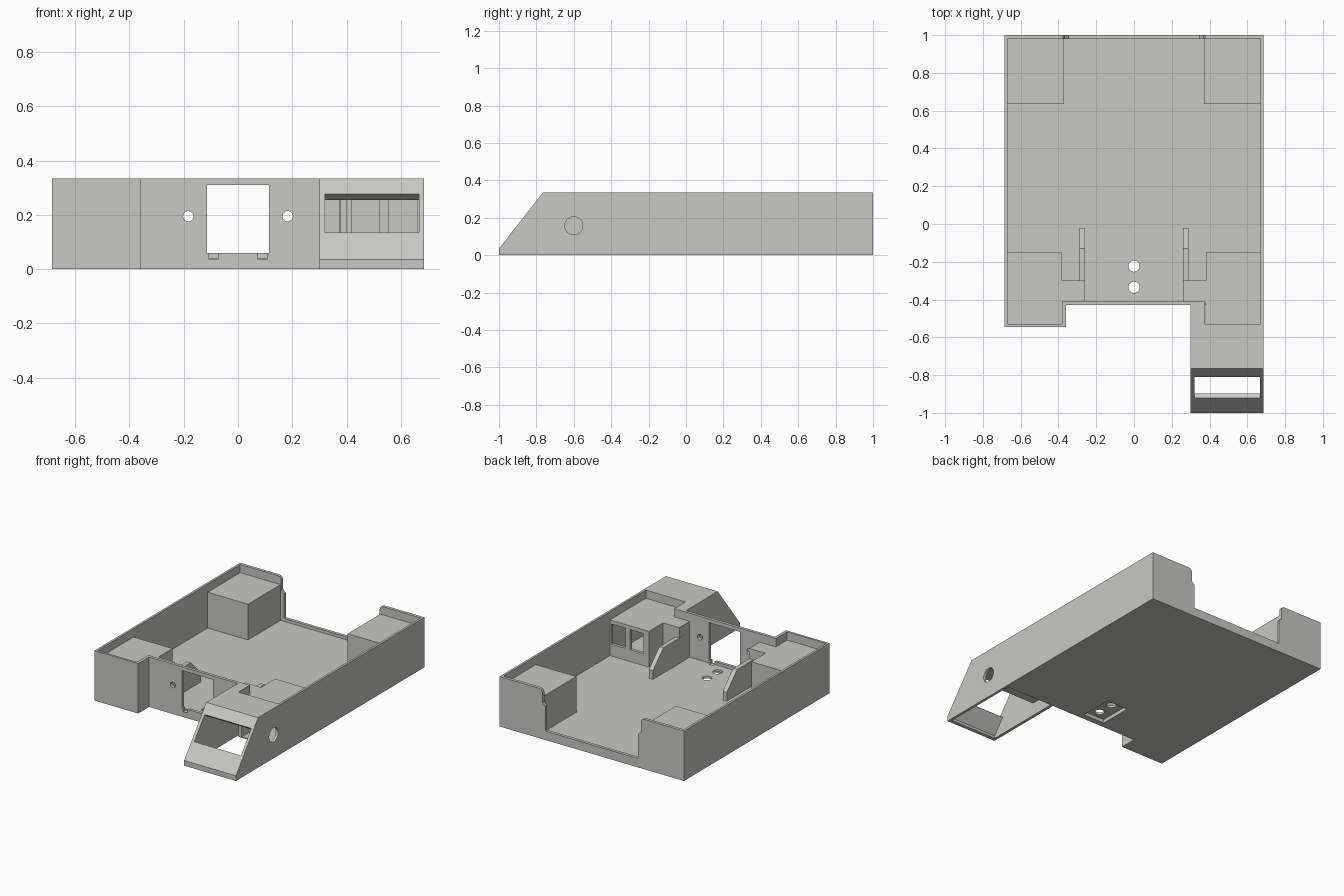
import bpy, bmesh, math
from mathutils import Vector

if "Cube" in bpy.data.objects:
    bpy.data.objects.remove(bpy.data.objects["Cube"])

grey = bpy.data.materials.new("warm grey plastic")
grey.diffuse_color = (0.58, 0.58, 0.555, 1)
grey.use_nodes = True
grey.node_tree.nodes["Principled BSDF"].inputs["Base Color"].default_value = grey.diffuse_color


def prism(name, pts, lo, hi, axis="z"):
    """Extrude a closed 2D outline from lo to hi along an axis."""
    place = {"z": lambda a, b, c: (a, b, c),
             "x": lambda a, b, c: (c, a, b),
             "y": lambda a, b, c: (a, c, b)}[axis]
    bm = bmesh.new()
    low = [bm.verts.new(place(a, b, lo)) for a, b in pts]
    high = [bm.verts.new(place(a, b, hi)) for a, b in pts]
    bm.faces.new(low)
    bm.faces.new(high)
    n = len(pts)
    for i in range(n):
        j = (i + 1) % n
        bm.faces.new((low[i], low[j], high[j], high[i]))
    bmesh.ops.recalc_face_normals(bm, faces=bm.faces)
    mesh = bpy.data.meshes.new(name)
    bm.to_mesh(mesh)
    bm.free()
    mesh.materials.append(grey)
    obj = bpy.data.objects.new(name, mesh)
    bpy.context.collection.objects.link(obj)
    return obj


def box(name, x0, x1, y0, y1, z0, z1):
    return prism(name, [(x0, y0), (x1, y0), (x1, y1), (x0, y1)], z0, z1)


def disc(a, b, r, n=32):
    return [(a + r * math.cos(2 * math.pi * i / n),
             b + r * math.sin(2 * math.pi * i / n)) for i in range(n)]


def cut(obj, cutters):
    """Subtract every cutter, then delete the cutters."""
    for c in cutters:
        c.hide_render = True
        m = obj.modifiers.new("cut", "BOOLEAN")
        m.operation, m.solver, m.object = "DIFFERENCE", "EXACT", c
    bpy.context.view_layer.update()
    deps = bpy.context.evaluated_depsgraph_get()
    mesh = bpy.data.meshes.new_from_object(obj.evaluated_get(deps))
    obj.modifiers.clear()
    obj.data = mesh
    for c in cutters:
        bpy.data.objects.remove(c)


FLOOR, TOP, BLOCK = 0.04, 0.335, 0.28

# Housing: tray and forward arm in one outline
body = prism("housing", [(-.685, 1), (-.685, -.545), (-.36, -.545), (-.36, -.43),
                         (.30, -.43), (.30, -1), (.685, -1), (.685, 1)], 0, TOP)


def arm_cavity():
    # hollow arm, open underneath, running back below the block
    return [prism("arm_cavity", [(-.975, -.05), (-.975, .017), (-.789, .255),
                                 (-.42, .255), (-.42, FLOOR), (-.43, FLOOR), (-.43, -.05)],
                  .32, .667, "x")]


def block_cavity():
    return [box("block_cavity", .40, .667, -.56, -.17, FLOOR + .001, .255)]


# Sloped opening, cut square to the arm's slanted face
along = Vector((.617, .787))
normal = Vector((-.787, .617))
low_edge, high_edge = Vector((-.921, .136)), Vector((-.811, .276))
slot = [low_edge + normal * .05, high_edge + normal * .05,
        high_edge - normal * .06, low_edge - normal * .06]

# Rear opening with stepped, rounded sides
side = [(.345, .06), (.345, .225), (.365, .245), (.365, .305),
        (.368, .32), (.376, .331), (.39, TOP), (.39, .40)]
rear = side + [(-x, z) for x, z in reversed(side)]

cutters = [
    prism("tray_inside", [(-.67, .98), (-.67, -.53), (-.38, -.53), (-.38, -.41),
                          (.375, -.41), (.375, -.53), (.67, -.53), (.67, .98)], FLOOR, .5),
    prism("arm_slope", [(-1.1, -.0927), (-1.0, .035), (-.765, TOP), (-.686, .436),
                        (-1.1, .436)], .2, .8, "x"),
    prism("slot", slot, .32, .667, "x"),
    prism("rear_opening", rear, .95, 1.05, "y"),
    box("front_window", -.115, .115, -.5, -.40, .06, .31),
    prism("side_hole", disc(-.60, .157, .048), .66, .75, "x"),
    box("underside_recess", -.08, .08, -.39, -.165, -.05, .025),
]
cutters += arm_cavity() + block_cavity()
for s in (-1, 1):
    cutters.append(prism("screw_hole", disc(s * .183, .195, .019, 24), -.5, -.4, "y"))
    cutters.append(box("window_notch", s * .09 - .016, s * .09 + .016, -.5, -.395, .036, .07))
for y in (-.223, -.335):
    cutters.append(prism("floor_hole", disc(0, y, .03, 24), -.1, .1))
cut(body, cutters)

# Corner blocks and gussets, mirrored left and right
for s, tag in ((-1, "left"), (1, "right")):
    xs = sorted((s * .37, s * .675))
    box("rear_block_" + tag, xs[0], xs[1], .635, .985, FLOOR - .005, BLOCK)
    outline = [(.672, -.15), (.38, -.15), (.38, -.30), (.26, -.30),
               (.26, -.412), (.378, -.412), (.378, -.532), (.672, -.532)]
    front = prism("front_block_" + tag, [(s * x, y) for x, y in outline],
                  FLOOR - .005, BLOCK)
    if s > 0:
        # hollow block with two square windows facing the tray
        cut(front, block_cavity()
            + [box("port", .42, .52, -.2, -.1, .12, .255),
               box("port", .555, .66, -.2, -.1, .12, .255)])
    gx = sorted((s * .259, s * .289))
    prism("gusset_" + tag, [(-.02, FLOOR - .005), (-.02, .10), (-.13, .21),
                            (-.35, .21), (-.35, FLOOR - .005)], gx[0], gx[1], "x")
